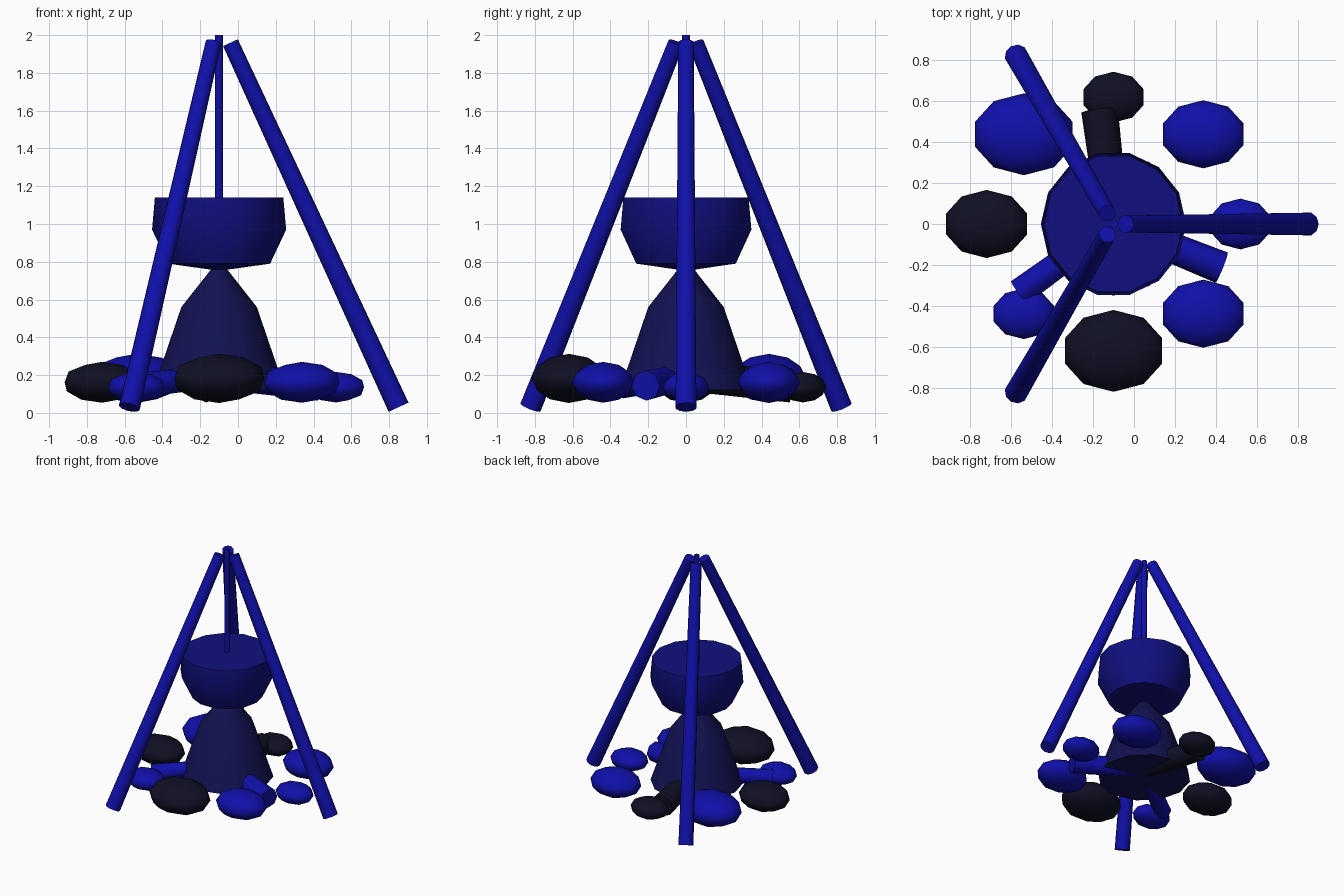
import bpy, bmesh, math
from mathutils import Vector

cube = bpy.data.objects.get("Cube")
if cube:
    bpy.data.objects.remove(cube, do_unlink=True)

CX = -0.1  # camp centre on x


def material(name, rgb):
    m = bpy.data.materials.new(name)
    m.use_nodes = True
    col = (*rgb, 1)
    m.diffuse_color = col
    m.node_tree.nodes["Principled BSDF"].inputs["Base Color"].default_value = col
    return m


BLUE = material("bright blue", (0.005, 0.005, 0.40))
POT = material("deep blue", (0.005, 0.005, 0.21))
FIRE = material("dark indigo", (0.006, 0.006, 0.085))
BLACK = material("blue black", (0.005, 0.005, 0.018))


def finish(name, bm, mat, angle=40):
    bmesh.ops.recalc_face_normals(bm, faces=bm.faces)
    mesh = bpy.data.meshes.new(name)
    bm.to_mesh(mesh)
    bm.free()
    mesh.materials.append(mat)
    ob = bpy.data.objects.new(name, mesh)
    bpy.context.collection.objects.link(ob)
    bpy.ops.object.select_all(action='DESELECT')
    ob.select_set(True)
    bpy.context.view_layer.objects.active = ob
    bpy.ops.object.shade_smooth_by_angle(angle=math.radians(angle))
    return ob


def pole(name, a, b, ra, rb, mat, sides=10):
    """Tapered cylinder from a to b."""
    a, b = Vector(a), Vector(b)
    bm = bmesh.new()
    bmesh.ops.create_cone(bm, cap_ends=True, segments=sides, radius1=ra,
                          radius2=rb, depth=(b - a).length)
    ob = finish(name, bm, mat, 50)
    ob.rotation_mode = 'QUATERNION'
    ob.rotation_quaternion = (b - a).to_track_quat('Z', 'Y')
    ob.location = (a + b) / 2


def lathe(name, profile, sides, mat):
    """Closed turned shape from (radius, height) rings."""
    bm = bmesh.new()
    rings = []
    for r, z in profile:
        rings.append([bm.verts.new((CX + r * math.cos(math.tau * i / sides),
                                    r * math.sin(math.tau * i / sides), z))
                      for i in range(sides)])
    for lo, hi in zip(rings, rings[1:]):
        for i in range(sides):
            j = (i + 1) % sides
            bm.faces.new((lo[i], lo[j], hi[j], hi[i]))
    bm.faces.new(rings[0])
    bm.faces.new(rings[-1])
    finish(name, bm, mat)


def polar(r, deg, z):
    t = math.radians(deg)
    return (CX + r * math.cos(t), r * math.sin(t), z)


# Tripod legs and hanging rod
for i in range(3):
    pole(f"tripod_leg_{i + 1}", polar(0.95, 120 * i, 0.03),
         polar(0.06, 120 * i, 1.96), 0.058, 0.043, BLUE)
pole("hanging_rod", (CX, 0, 1.1), (CX, 0, 2.0), 0.021, 0.021, BLUE, 8)

# Cooking pot
lathe("cooking_pot", [(0.02, 0.755), (0.27, 0.79), (0.355, 0.97), (0.34, 1.14)],
      14, POT)

# Flame mound
lathe("flame", [(0.35, 0.12), (0.2, 0.56), (0.035, 0.77)], 12, FIRE)

# Logs leaning into the fire
for i, (angle, reach, r, mat) in enumerate([(97, 0.56, 0.09, BLACK),
                                            (216, 0.57, 0.068, BLUE),
                                            (338, 0.57, 0.08, BLUE)]):
    pole(f"log_{i + 1}", polar(reach, angle, 0.145), polar(0.02, angle, 0.19),
         r, r * 0.85, mat, 8)

# Ring of flattened stones, in three repeating sizes
sizes = [0.155, 0.208, 0.25]
order = [(0, BLUE), (1, BLUE), (0, BLACK), (2, BLUE),
         (1, BLACK), (0, BLUE), (2, BLACK), (1, BLUE)]
for i, (k, mat) in enumerate(order):
    r = sizes[k]
    bm = bmesh.new()
    bmesh.ops.create_icosphere(bm, subdivisions=2, radius=1)
    stone = finish(f"stone_{i + 1}", bm, mat, 60)
    stone.scale = (r, r * 0.8, r * 0.52)
    stone.location = polar(0.62, 45 * i, 0.06 + r * 0.49)
